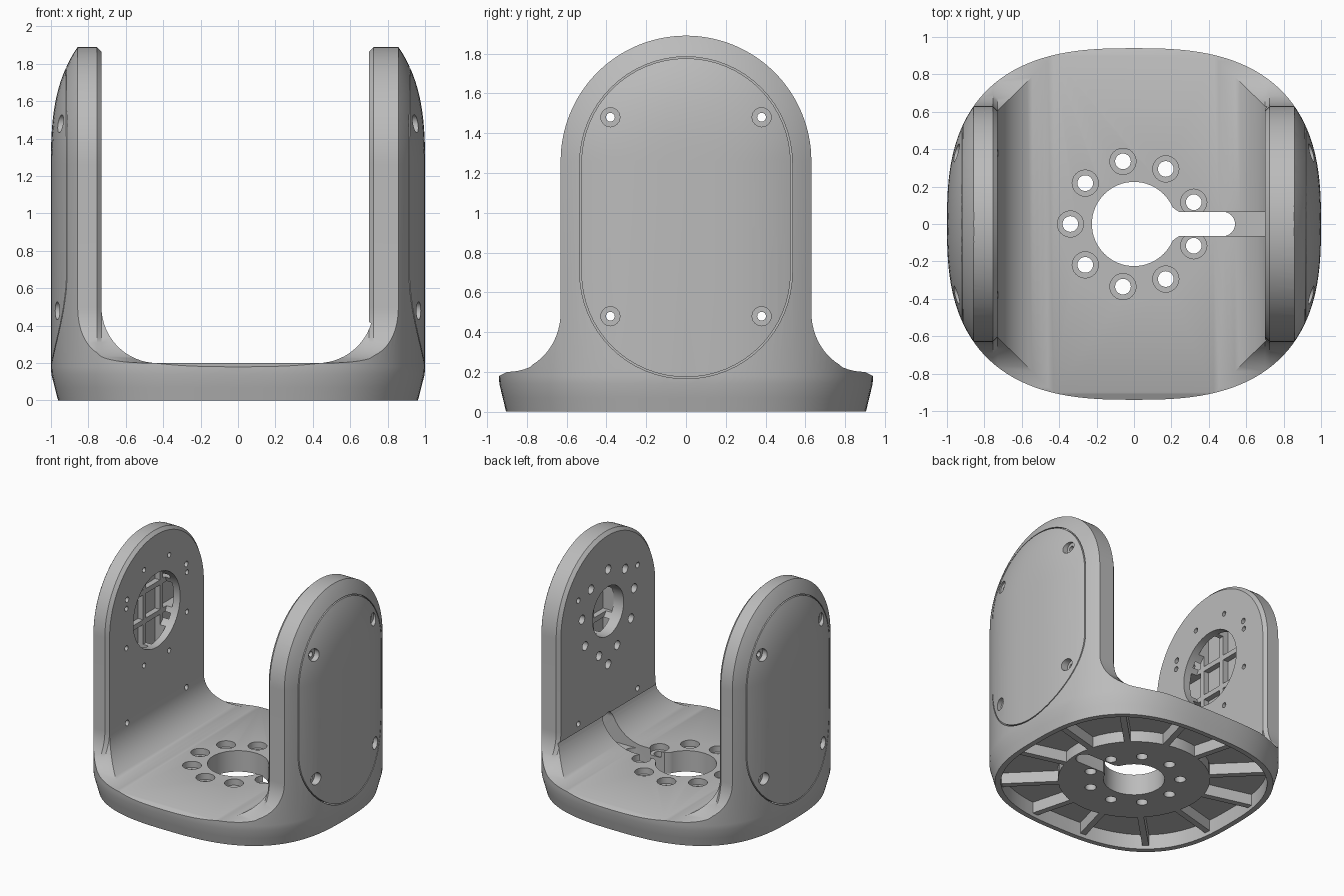
import bpy, bmesh
from math import sin, cos, pi, hypot, sqrt, radians, copysign

if "Cube" in bpy.data.objects:
    bpy.data.objects.remove(bpy.data.objects["Cube"], do_unlink=True)

POWER, HALF_Y, ARCH_Z, ARCH_R = 2.7, 0.94, 1.26, 0.63


# ---------- helpers ----------
def loft(bm, rings):
    """Skin a list of equal-length point rings and cap both ends."""
    vs = [[bm.verts.new(p) for p in ring] for ring in rings]
    n = len(vs[0])
    for a, b in zip(vs, vs[1:]):
        for i in range(n):
            j = (i + 1) % n
            bm.faces.new((a[i], a[j], b[j], b[i]))
    bm.faces.new(vs[0][::-1])
    bm.faces.new(vs[-1])


def solid(name, *lofts):
    bm = bmesh.new()
    for rings in lofts:
        loft(bm, rings)
    bmesh.ops.recalc_face_normals(bm, faces=bm.faces[:])
    mesh = bpy.data.meshes.new(name)
    bm.to_mesh(mesh)
    bm.free()
    obj = bpy.data.objects.new(name, mesh)
    bpy.context.collection.objects.link(obj)
    return obj


def boolean(target, cutter, operation='DIFFERENCE'):
    """Apply a boolean at once and drop the cutter."""
    cutter.hide_render = True
    mod = target.modifiers.new("cut", 'BOOLEAN')
    mod.operation, mod.solver, mod.object = operation, 'EXACT', cutter
    deps = bpy.context.evaluated_depsgraph_get()
    mesh = bpy.data.meshes.new_from_object(target.evaluated_get(deps))
    target.modifiers.clear()
    target.data = mesh
    bpy.data.objects.remove(cutter, do_unlink=True)


def along_x(profile, x0, x1):
    return [[(x, y, z) for y, z in profile] for x in (x0, x1)]


def along_z(profile, z0, z1):
    return [[(x, y, z) for x, y in profile] for z in (z0, z1)]


def circle(u, v, r, n=32):
    return [(u + r * cos(2 * pi * i / n), v + r * sin(2 * pi * i / n)) for i in range(n)]


def rect(u0, u1, v0, v1):
    return [(u0, v0), (u1, v0), (u1, v1), (u0, v1)]


def stadium(r, z0, z1, n=32):
    """Upright slot outline in y, z; z0 and z1 are the arc centres."""
    top = [(r * cos(pi * i / n), z1 + r * sin(pi * i / n)) for i in range(n + 1)]
    return top + [(-y, z0 + z1 - z) for y, z in top]


def bulge(r):
    """Half width in x at a distance r from the middle plane."""
    return max(0, 1 - (r / HALF_Y) ** POWER) ** (1 / POWER)


def plan(scale=1, n=128):
    pts = []
    for i in range(n):
        t = 2 * pi * i / n
        c, s = cos(t), sin(t)
        pts.append((scale * copysign(abs(c) ** (2 / POWER), c),
                    scale * HALF_Y * copysign(abs(s) ** (2 / POWER), s)))
    return pts


# ---------- rounded outer volume ----------
outline = plan()
rings = [[(x * k, y * k, z) for x, y in outline]
         for z, k in ((0, 0.962), (0.07, 0.98), (0.14, 0.998), (0.18, 1), (ARCH_Z, 1))]
for step in range(1, 17):
    h = 0.04 * step
    k = sqrt(HALF_Y ** 2 - h * h) / HALF_Y
    rings.append([(copysign(bulge(hypot(y * k, h)), x), y * k, ARCH_Z + h) for x, y in outline])
body = solid("fork_body", rings)


# ---------- arch side profile with flared foot and chamfered inner edges ----------
def side_profile(inset):
    half = [(1.1, -0.1), (1.1, 0.1)]
    for i in range(17):
        a = pi / 2 * i / 16
        half.append((0.9 - (0.27 + inset) * sin(a), 0.5 - 0.3 * cos(a)))
    r = ARCH_R - inset
    half += [(r * cos(pi * i / 64), ARCH_Z + r * sin(pi * i / 64)) for i in range(32)]
    return half + [(0, ARCH_Z + r)] + [(-y, z) for y, z in reversed(half)]


sections = ((-1.2, 0), (-0.755, 0), (-0.73, 0.025), (0.7, 0.025), (0.725, 0), (1.2, 0))
boolean(body, solid("arch", [[(x, y, z) for y, z in side_profile(i)] for x, i in sections]),
        'INTERSECT')

# ---------- channel between the arms ----------
curve = [(0.3 * sin(pi / 2 * i / 16), 0.5 - 0.3 * cos(pi / 2 * i / 16)) for i in range(17)]
channel = [(-0.73, 2.2)] + [(-0.43 - x, z) for x, z in reversed(curve)]
channel += [(0.425 + x, z) for x, z in curve if z < 0.42] + [(0.7, 0.42), (0.7, 2.2)]
boolean(body, solid("channel", [[(x, y, z) for x, z in channel] for y in (-1.3, 1.3)]))

# ---------- underside: recess, then pockets between hub and radial ribs ----------
boolean(body, solid("recess", along_z(plan(0.92), -0.1, 0.03)))
pockets = solid("pockets", along_z(plan(0.92), 0.0, 0.12))
boolean(pockets, solid("hub", along_z(circle(0, 0, 0.56, 48), -0.2, 0.3)))
ribs = []
for k in range(12):
    a = radians(30 * k + 15)
    bar = [(u * cos(a) - v * sin(a), u * sin(a) + v * cos(a))
           for u, v in rect(0.5, 1.2, -0.024, 0.024)]
    ribs.append(along_z(bar, -0.2, 0.3))
boolean(pockets, solid("ribs", *ribs))
boolean(body, pockets)

# ---------- keyhole and bolt ring in the floor ----------
boolean(body, solid("bore", along_z(circle(0, 0, 0.225, 64), -0.1, 0.3)))
slot = [(0, -0.1), (0.19, -0.1), (0.24, -0.065)]
slot += [(0.475 + 0.065 * sin(pi * i / 16), -0.065 * cos(pi * i / 16)) for i in range(17)]
slot += [(0.24, 0.065), (0.19, 0.1), (0, 0.1)]
boolean(body, solid("slot", along_z(slot, -0.1, 0.3)))
ring = [radians(20 + 40 * k) for k in range(9)]
for radius, z0, z1 in ((0.07, 0.15, 0.3), (0.042, -0.1, 0.3)):
    boolean(body, solid("floor_bolts", *[
        along_z(circle(0.34 * cos(a), 0.34 * sin(a), radius, 24), z0, z1) for a in ring]))

# ---------- arms: hollow core with rib grid, cover seam and screws ----------
screws = [(y, z) for y in (-0.38, 0.38) for z in (0.48, 1.48)]
for s in (-1, 1):
    core = solid("core", along_x(stadium(0.48, 0.78, 1.24), s * 0.79, s * 0.885))
    boolean(core, solid("uprights", *[
        along_x(rect(y - 0.02, y + 0.02, 0, 2), s * 0.7, s) for y in (-0.22, 0, 0.22)]))
    boolean(core, solid("crossbars", *[
        along_x(rect(-1, 1, z - 0.02, z + 0.02), s * 0.7, s) for z in (0.7, 1.13, 1.37)]))
    boolean(body, core)
    seam = solid("seam", along_x(stadium(0.534, 0.7, 1.25), s * 0.9, s * 1.2))
    boolean(seam, solid("cover", along_x(stadium(0.526, 0.7, 1.25), s * 0.8, s * 1.3)))
    boolean(body, seam)
    for radius, x0 in ((0.048, 0.92), (0.022, 0.6)):
        boolean(body, solid("screws", *[
            along_x(circle(y, z, radius, 24), s * x0, s * 1.2) for y, z in screws]))

# right arm: small bore, bolt ring and cable passage
boolean(body, solid("arm_bore", along_x(circle(0, 1.25, 0.2, 48), 0.6, 0.84)))
bolts = [(0.34 * sin(a), 1.25 - 0.34 * cos(a)) for a in ring] + [(0, 0.82)]
boolean(body, solid("arm_bolts", *[along_x(circle(y, z, 0.036, 20), 0.6, 0.84) for y, z in bolts]))
passage = [(0.065 * cos(pi * i / 16), 0.365 + 0.065 * sin(pi * i / 16)) for i in range(17)]
boolean(body, solid("passage", along_x(passage + [(-0.065, 0.17), (0.065, 0.17)], 0.475, 0.85)))

# left arm: large bore and small pin ring
boolean(body, solid("bearing_bore", along_x(circle(0, 1.25, 0.3, 64), -0.84, -0.6)))
pins = [radians(22.5 + 45 * k) for k in range(8)]
boolean(body, solid("pins", *[
    along_x(circle(0.42 * cos(a), 1.25 + 0.42 * sin(a), 0.02, 16), -0.84, -0.6) for a in pins]))

# ---------- material and shading ----------
grey = bpy.data.materials.new("light_grey")
grey.use_nodes = True
colour = (0.5, 0.5, 0.5, 1)
grey.diffuse_color = colour
grey.node_tree.nodes["Principled BSDF"].inputs["Base Color"].default_value = colour
body.data.materials.clear()
body.data.materials.append(grey)
for face in body.data.polygons:
    face.material_index = 0

bpy.ops.object.select_all(action='DESELECT')
body.select_set(True)
bpy.context.view_layer.objects.active = body
bpy.ops.object.shade_smooth_by_angle(angle=radians(30))
